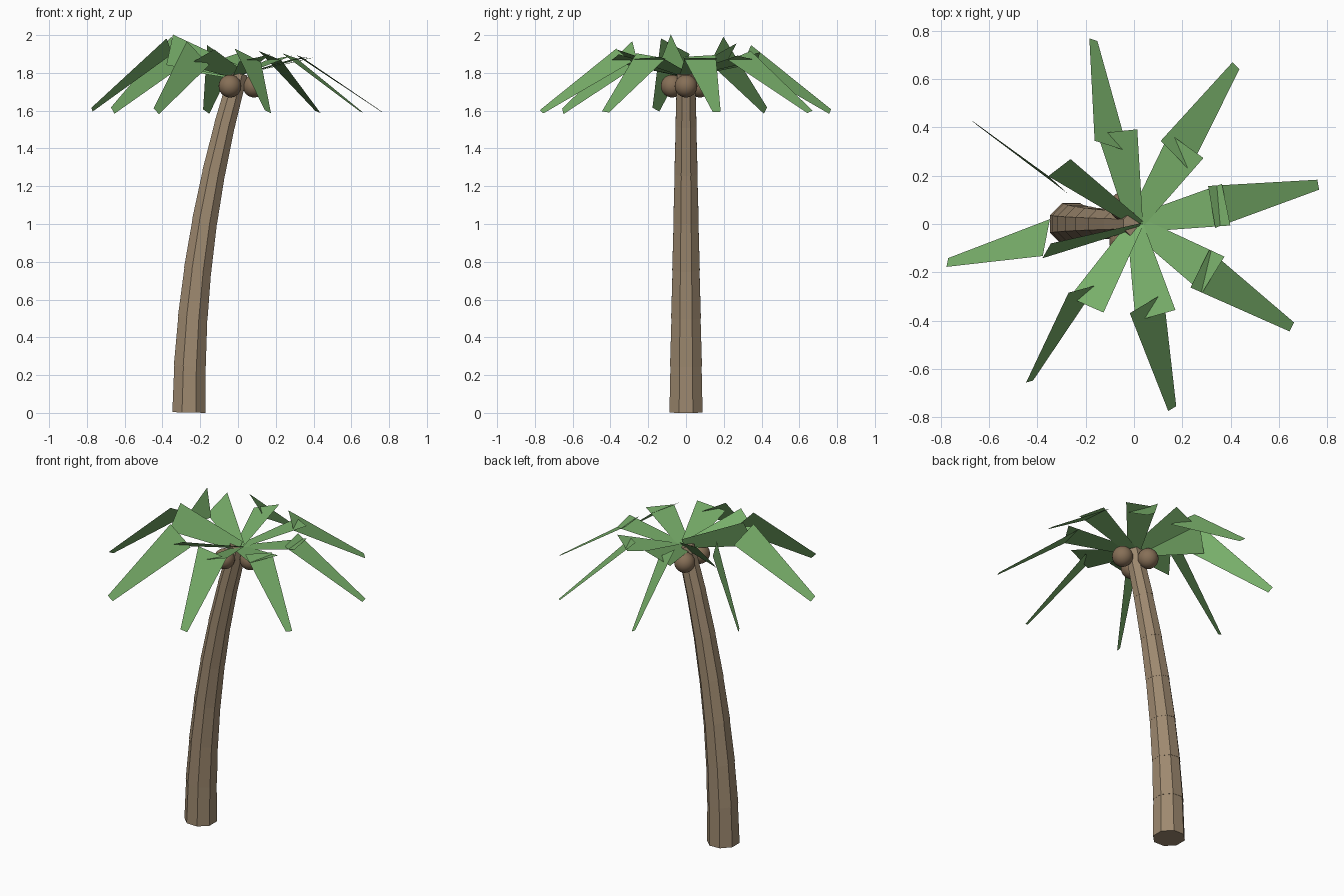
import bpy, bmesh
from math import radians, cos, sin, pi
from mathutils import Vector, Matrix

if "Cube" in bpy.data.objects:
    bpy.data.objects.remove(bpy.data.objects["Cube"])


def material(name, rgb):
    m = bpy.data.materials.new(name)
    m.diffuse_color = (*rgb, 1)
    m.use_nodes = True
    m.node_tree.nodes["Principled BSDF"].inputs["Base Color"].default_value = m.diffuse_color
    return m


bark = material("bark", (0.34, 0.25, 0.16))
leaf = material("leaf", (0.19, 0.43, 0.145))
husk = material("husk", (0.24, 0.16, 0.095))


def finish(bm, name, mat):
    me = bpy.data.meshes.new(name)
    bm.to_mesh(me)
    bm.free()
    me.materials.append(mat)
    ob = bpy.data.objects.new(name, me)
    bpy.context.collection.objects.link(ob)
    return ob


# Trunk: seven stacked, tapering eight-sided segments along a leaning curve
SEGMENTS, HEIGHT, LEAN = 7, 1.785, 0.26


def trunk_point(t):
    return Vector((LEAN * (t * t - 1), 0, 0.002 + HEIGHT * t))


def trunk_radius(t):
    return 0.095 + (0.052 - 0.095) * t


for i in range(SEGMENTS):
    t0, t1 = i / SEGMENTS, (i + 1) / SEGMENTS
    a, b = trunk_point(t0), trunk_point(t1)
    d = (b - a).normalized()
    a = a - d * (0.01 if i else 0)
    b = b + d * 0.012
    rot = Vector((0, 0, 1)).rotation_difference(d).to_matrix().to_4x4()
    bm = bmesh.new()
    bmesh.ops.create_cone(bm, cap_ends=True, segments=8,
                          radius1=trunk_radius(t0) * (1.03 if i else 1),
                          radius2=trunk_radius(t1), depth=(b - a).length,
                          matrix=Matrix.Translation((a + b) / 2) @ rot
                          @ Matrix.Rotation(pi / 8, 4, 'Z'))
    finish(bm, f"trunk_segment_{i + 1}", bark)


# Fronds: an inner rising blade and an outer drooping blade each
def blade(bm, start, end, half0, half1):
    d = end - start
    q = Vector((1, 0, 0)).rotation_difference(d)

    def corner(x, y, half):
        return bm.verts.new(start + q @ Vector((x, y, -0.4 * half)))

    bm.faces.new([corner(0, -half0, half0), corner(d.length, -half1, half1),
                  corner(d.length, half1, half1), corner(0, half0, half0)])


for i in range(8):
    ang = radians(12 + 45 * i)

    def at(r, z):
        return Vector((r * cos(ang), r * sin(ang), z))

    bm = bmesh.new()
    blade(bm, at(-0.02, 1.795), at(0.38, 1.912), 0.032, 0.088)
    blade(bm, at(0.35, 1.918), at(0.785, 1.6), 0.088, 0.021)
    finish(bm, f"frond_{i + 1}", leaf)

# Coconuts: three smooth balls under the crown
for i in range(3):
    ang = i * 2 * pi / 3
    bm = bmesh.new()
    bmesh.ops.create_uvsphere(
        bm, u_segments=24, v_segments=16, radius=0.06,
        matrix=Matrix.Translation((0.085 * cos(ang), 0.085 * sin(ang), 1.73)))
    for f in bm.faces:
        f.smooth = True
    finish(bm, f"coconut_{i + 1}", husk)
